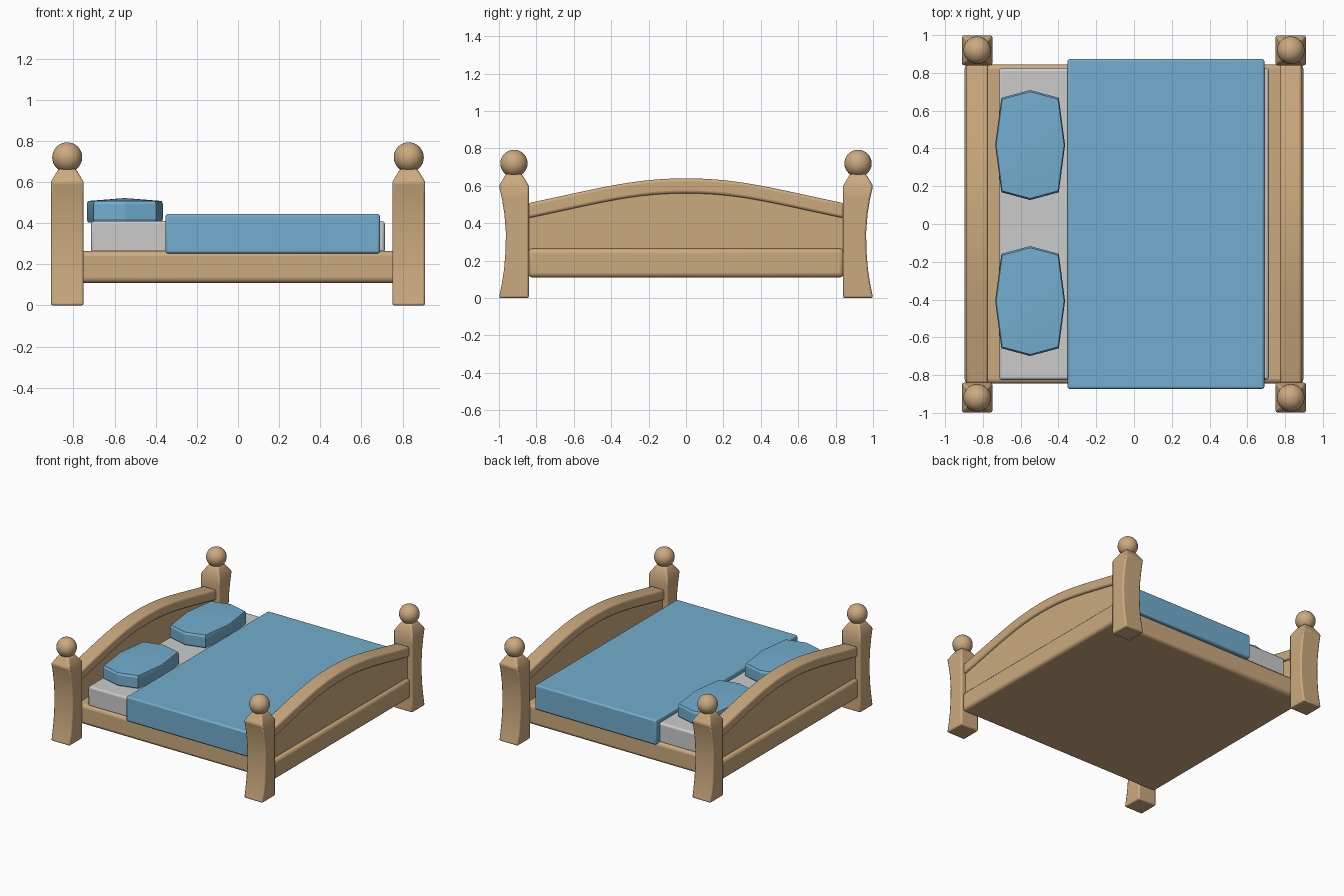
import bpy, bmesh, math

if "Cube" in bpy.data.objects:
    bpy.data.objects.remove(bpy.data.objects["Cube"])


def material(name, rgb):
    m = bpy.data.materials.new(name)
    m.diffuse_color = (*rgb, 1)
    m.use_nodes = True
    m.node_tree.nodes["Principled BSDF"].inputs["Base Color"].default_value = m.diffuse_color
    return m


WOOD = material("wood", (0.60, 0.40, 0.21))
BLUE = material("blue_cloth", (0.17, 0.42, 0.62))


def finish(bm, name, mat=None, bevel=0.0, segments=2, angle=35, smooth=35):
    bmesh.ops.recalc_face_normals(bm, faces=bm.faces)
    me = bpy.data.meshes.new(name)
    bm.to_mesh(me)
    bm.free()
    ob = bpy.data.objects.new(name, me)
    bpy.context.collection.objects.link(ob)
    if mat:
        me.materials.append(mat)
    if bevel:
        b = ob.modifiers.new("bevel", 'BEVEL')
        b.width, b.segments = bevel, segments
        b.limit_method, b.angle_limit = 'ANGLE', math.radians(angle)
    bpy.ops.object.select_all(action='DESELECT')
    ob.select_set(True)
    bpy.context.view_layer.objects.active = ob
    bpy.ops.object.shade_smooth_by_angle(angle=math.radians(smooth))
    return ob


def loft(rings):
    """Skin a stack of closed rings and cap both ends."""
    bm = bmesh.new()
    vs = [[bm.verts.new(p) for p in r] for r in rings]
    n = len(vs[0])
    for a, b in zip(vs, vs[1:]):
        for i in range(n):
            j = (i + 1) % n
            bm.faces.new((a[i], a[j], b[j], b[i]))
    bm.faces.new(vs[0])
    bm.faces.new(vs[-1])
    return bm


def rect(x0, x1, y0, y1, z):
    return [(x0, y0, z), (x1, y0, z), (x1, y1, z), (x0, y1, z)]


def box(name, x0, x1, y0, y1, z0, z1, mat, bevel, segments=3):
    bm = loft([rect(x0, x1, y0, y1, z0), rect(x0, x1, y0, y1, z1)])
    return finish(bm, name, mat, bevel, segments)


# Bed frame, mattress and blanket
box("bed_base", -0.897, 0.897, -0.845, 0.845, 0.11, 0.265, WOOD, 0.025)
box("mattress", -0.714, 0.714, -0.825, 0.825, 0.255, 0.41, None, 0.015)
box("blanket", -0.352, 0.69, -0.873, 0.873, 0.253, 0.445, BLUE, 0.012)

# Corner posts: outer face bows inwards, top tapers to a neck with a ball
PROFILE = [(0, 1.0), (0.07, 0.986), (0.15, 0.973), (0.25, 0.965), (0.35, 0.963),
           (0.45, 0.971), (0.53, 0.984), (0.60, 1.0)]
for side_x, end in ((-1, "head"), (1, "foot")):
    for side_y, side in ((-1, "front"), (1, "back")):
        rings = [rect(side_x * 0.75, side_x * 0.91, side_y * 0.84, side_y * y, z)
                 for z, y in PROFILE]
        rings.append(rect(side_x * 0.788, side_x * 0.872, side_y * 0.878, side_y * 0.962, 0.664))
        finish(loft(rings), f"{end}_{side}_post", WOOD, 0.01)
        bm = bmesh.new()
        bmesh.ops.create_uvsphere(bm, u_segments=32, v_segments=16, radius=0.073)
        bmesh.ops.translate(bm, verts=bm.verts, vec=(side_x * 0.83, side_y * 0.92, 0.72))
        finish(bm, f"{end}_{side}_post_ball", WOOD)


# Arched boards: recessed panel with a thicker cap rail on top
def arch(t):
    y = 0.845 * (1 - t)**3 + 3 * 0.45 * (1 - t)**2 * t + 3 * 0.28 * (1 - t) * t * t
    z = 0.507 * (1 - t)**3 + 3 * 0.59 * (1 - t)**2 * t + 0.64 * (3 * (1 - t) * t * t + t**3)
    return y, z


half = [arch(i / 10) for i in range(11)]
ARCH = [(-y, z) for y, z in half] + half[-2::-1]


def board(name, x0, x1, bottom, drop, bevel):
    rings = []
    for y, z in ARCH:
        low = bottom if bottom is not None else z - 0.08
        rings.append([(x0, y, low), (x1, y, low), (x1, y, z - drop), (x0, y, z - drop)])
    finish(loft(rings), name, WOOD, bevel, 3)


for s, end in ((-1, "head"), (1, "foot")):
    board(f"{end}_board_panel", s * 0.79, s * 0.87, 0.2, 0.04, 0)
    board(f"{end}_board_cap", s * 0.772, s * 0.888, None, 0, 0.015)

# Pillows: eight-sided cushions with a shallow domed top
CORNERS = [(0.152, 0.25), (0, 0.291), (-0.152, 0.25), (-0.185, 0),
           (-0.152, -0.25), (0, -0.291), (0.152, -0.25), (0.185, 0)]


def pillow(name, cy):
    def ring(scale, z):
        return [(-0.55 + x * scale, cy + y * scale, z) for x, y in CORNERS]
    bm = loft([ring(0.97, 0.403), ring(1, 0.42), ring(1, 0.493), ring(0.97, 0.508)])
    top = max(bm.faces, key=lambda f: f.calc_center_median().z)
    peak = bmesh.ops.poke(bm, faces=[top])["verts"][0]
    peak.co.z = 0.522
    finish(bm, name, BLUE, smooth=25)


pillow("front_pillow", -0.408)
pillow("back_pillow", 0.418)
